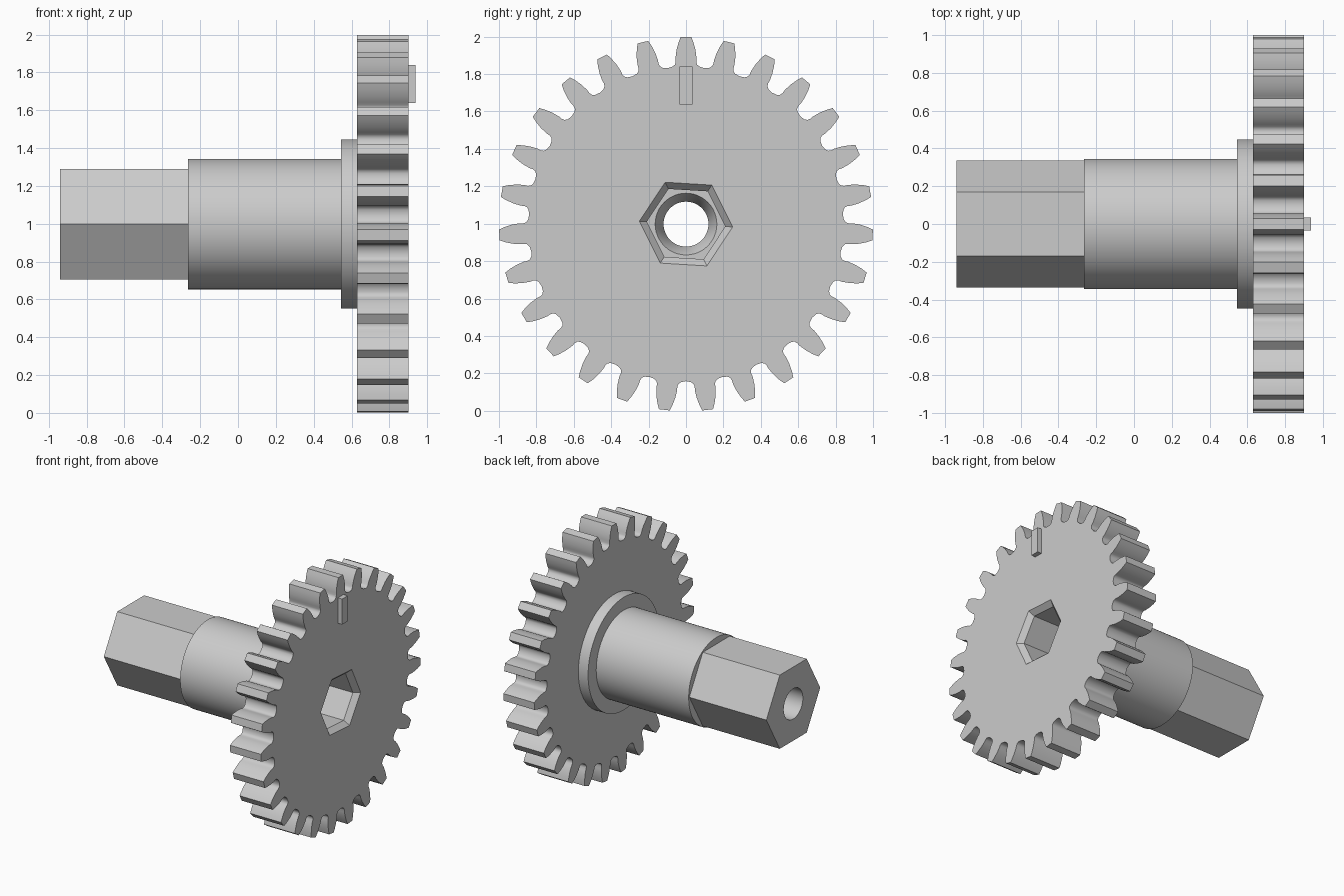
import bpy
import math

if "Cube" in bpy.data.objects:
    bpy.data.objects.remove(bpy.data.objects["Cube"], do_unlink=True)

CENTRE_Z = 0.998

grey = bpy.data.materials.new("light grey")
grey.use_nodes = True
COLOUR = (0.6, 0.6, 0.6, 1.0)
grey.diffuse_color = COLOUR
grey.node_tree.nodes["Principled BSDF"].inputs["Base Color"].default_value = COLOUR


def loft(name, rings):
    """Solid along x from (x, outline) rings; outlines are (y, z) points."""
    n = len(rings[0][1])
    verts = [(x, y, z + CENTRE_Z) for x, outline in rings for y, z in outline]
    faces = [tuple(reversed(range(n)))]
    for k in range(len(rings) - 1):
        for i in range(n):
            j = (i + 1) % n
            faces.append((k * n + i, k * n + j, (k + 1) * n + j, (k + 1) * n + i))
    faces.append(tuple(range((len(rings) - 1) * n, len(rings) * n)))
    mesh = bpy.data.meshes.new(name)
    mesh.from_pydata(verts, [], faces)
    mesh.materials.append(grey)
    obj = bpy.data.objects.new(name, mesh)
    bpy.context.collection.objects.link(obj)
    return obj


def polygon(radius, sides, turn=0.0):
    return [(radius * math.cos(turn + math.tau * i / sides),
             radius * math.sin(turn + math.tau * i / sides)) for i in range(sides)]


def gear_outline(teeth):
    """Rounded tooth flank mirrored about each tooth; one tooth points up."""
    half_pitch = math.pi / teeth
    flank = [(1.0, 0.029), (0.97, 0.042), (0.93, 0.055), (0.89, 0.063), (0.87, 0.063),
             (0.855, 0.069), (0.845, 0.085), (0.84, half_pitch)]
    tooth = [(r, -a) for r, a in reversed(flank[:-1])] + flank
    points = []
    for t in range(teeth):
        for r, a in tooth:
            angle = math.pi / 2 + 2 * half_pitch * t + a
            points.append((r * math.cos(angle), r * math.sin(angle)))
    return points


# Outer parts along the axle
gear = gear_outline(27)
parts = [
    loft("gear_wheel", [(0.63, gear), (0.90, gear)]),
    loft("collar", [(x, polygon(0.447, 96)) for x in (0.545, 0.63)]),
    loft("round_shaft", [(x, polygon(0.345, 96)) for x in (-0.265, 0.545)]),
    loft("hex_shaft", [(x, polygon(0.337, 6)) for x in (-0.94, -0.265)]),
]

# Cutters: chamfered hexagonal socket, and tapered round bore
turn = math.radians(-3.5)
socket = loft("socket_cutter", [(x, polygon(r, 6, turn)) for x, r in
                                ((0.23, 0.21), (0.86, 0.21), (0.90, 0.25), (0.92, 0.27))])
bore = loft("bore_cutter", [(x, polygon(r, 48)) for x, r in
                            ((-0.96, 0.12), (0.15, 0.12), (0.23, 0.165), (0.3, 0.165))])


def cut(obj, cutter):
    mod = obj.modifiers.new("cut", "BOOLEAN")
    mod.operation = "DIFFERENCE"
    mod.solver = "EXACT"
    mod.object = cutter
    bpy.context.view_layer.objects.active = obj
    bpy.ops.object.modifier_apply(modifier=mod.name)


for part in parts:
    if part.name in ("gear_wheel", "collar", "round_shaft"):
        cut(part, socket)
    if part.name in ("round_shaft", "hex_shaft"):
        cut(part, bore)
for cutter in (socket, bore):
    bpy.data.objects.remove(cutter, do_unlink=True)

# Raised timing mark on the gear face
mark = [(-0.035, 0.64), (0.035, 0.64), (0.035, 0.842), (-0.035, 0.842)]
parts.append(loft("timing_mark", [(0.89, mark), (0.937, mark)]))

# Smooth shading with sharp edges kept
bpy.ops.object.select_all(action="DESELECT")
for part in parts:
    part.select_set(True)
bpy.context.view_layer.objects.active = parts[0]
bpy.ops.object.shade_smooth_by_angle(angle=math.radians(40))
